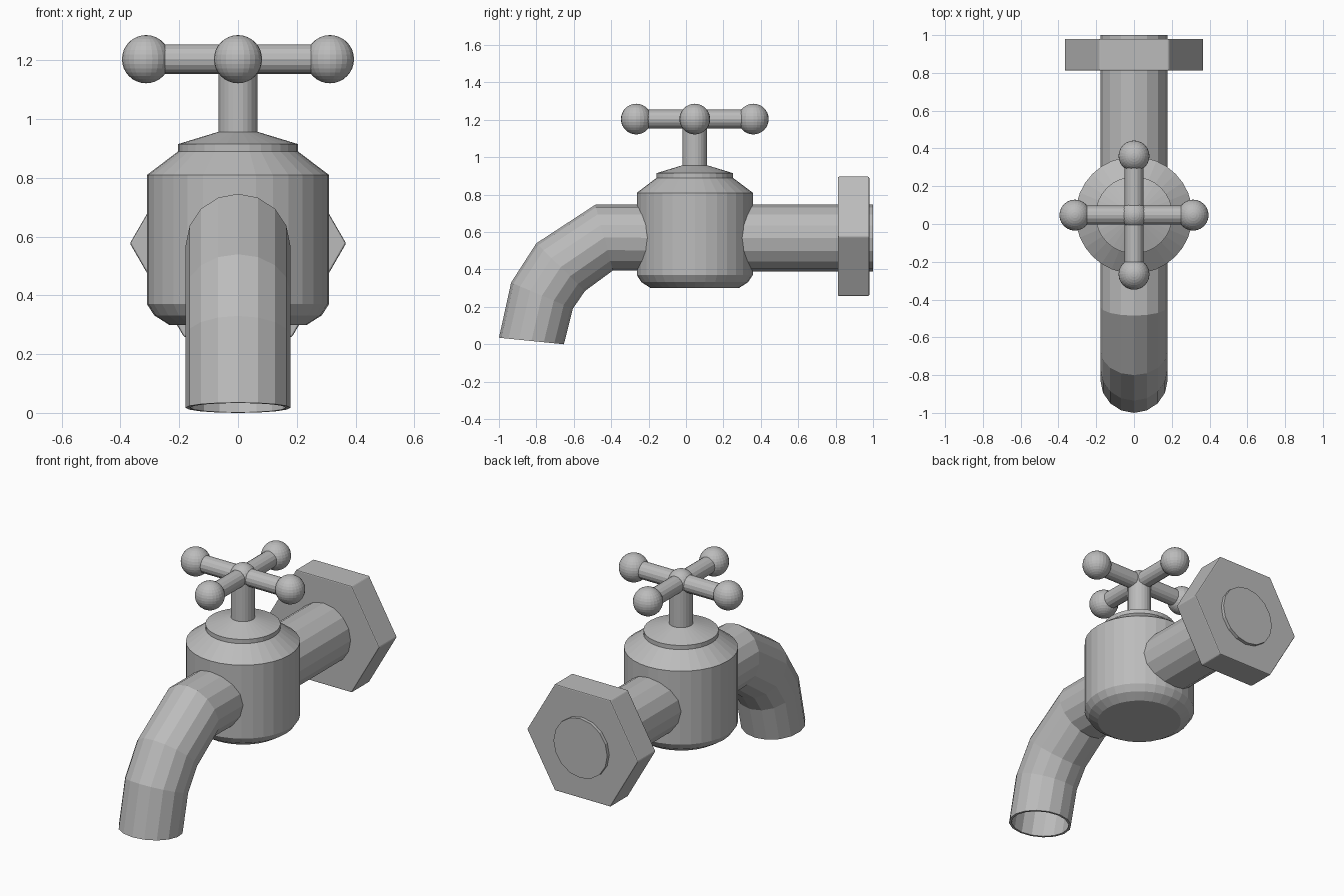
import bpy, bmesh
from math import cos, sin, pi, radians
from mathutils import Vector, Matrix

cube = bpy.data.objects.get("Cube")
if cube:
    bpy.data.objects.remove(cube)

metal = bpy.data.materials.new("grey_metal")
metal.use_nodes = True
GREY = (0.5, 0.5, 0.5, 1)
metal.diffuse_color = GREY
metal.node_tree.nodes["Principled BSDF"].inputs["Base Color"].default_value = GREY

AXIS_Y = 0.047    # y of the valve axis
PIPE_Z = 0.568    # height of the pipe axis
HANDLE_Z = 1.204  # height of the cross handle


def finish(name, bm):
    bmesh.ops.recalc_face_normals(bm, faces=bm.faces)
    mesh = bpy.data.meshes.new(name)
    bm.to_mesh(mesh)
    bm.free()
    mesh.materials.append(metal)
    obj = bpy.data.objects.new(name, mesh)
    bpy.context.collection.objects.link(obj)
    return obj


def loft(name, rings):
    """Bridge rings of points and cap both ends."""
    bm = bmesh.new()
    loops = [[bm.verts.new(p) for p in ring] for ring in rings]
    n = len(loops[0])
    for a, b in zip(loops, loops[1:]):
        for i in range(n):
            j = (i + 1) % n
            bm.faces.new((a[i], a[j], b[j], b[i]))
    bm.faces.new(loops[0])
    bm.faces.new(loops[-1])
    return finish(name, bm)


def lathe(name, profile, sides=32):
    """Turn (radius, height) pairs about the valve axis."""
    turns = [2 * pi * i / sides for i in range(sides)]
    return loft(name, [[(r * cos(t), AXIS_Y + r * sin(t), z) for t in turns]
                       for r, z in profile])


def ball(name, centre, radius):
    bm = bmesh.new()
    bmesh.ops.create_uvsphere(bm, u_segments=24, v_segments=16, radius=radius,
                              matrix=Matrix.Translation(centre))
    return finish(name, bm)


def pipe_ring(top, bottom, radius=0.178, scale=1.0, sides=16):
    """Pipe cross-section spanning a top and a bottom (y, z) point."""
    top, bottom = Vector((0, *top)), Vector((0, *bottom))
    centre, half = (top + bottom) / 2, (top - bottom) / 2
    across = Vector((radius, 0, 0))
    return [centre + scale * (half * cos(a) + across * sin(a))
            for a in (2 * pi * i / sides for i in range(sides))]


# Valve body with chamfered base, shoulder and stepped cap
lathe("valve_body", [(0.235, 0.30), (0.285, 0.332), (0.31, 0.37), (0.31, 0.81),
                     (0.204, 0.89), (0.204, 0.915), (0.066, 0.957)])
lathe("valve_stem", [(0.066, 0.94), (0.066, HANDLE_Z)], 24)

# Straight pipe running back through the nut
TOP, LOW = PIPE_Z + 0.178, PIPE_Z - 0.178
loft("inlet_pipe", [pipe_ring((y, TOP), (y, LOW)) for y in (AXIS_Y, 1.0)])

# Bent spout, open at the mouth with a thin wall
bends = [((AXIS_Y, TOP), (AXIS_Y, LOW)), ((-0.485, TOP), (-0.39, 0.395)),
         ((-0.80, 0.54), (-0.54, 0.285)), ((-0.935, 0.33), (-0.605, 0.19)),
         ((-1.0, 0.035), (-0.653, 0.0))]
outer = [pipe_ring(*b) for b in bends]
inner = [pipe_ring(*b, scale=0.92) for b in reversed(bends[1:])]
loft("spout", outer + inner)

# Hexagonal wall nut with softened edges
hexagon = [radians(60 * i) for i in range(6)]
nut = loft("hex_nut", [[(0.368 * cos(a), y, 0.577 + 0.368 * sin(a)) for a in hexagon]
                       for y in (0.812, 0.98)])
bevel = nut.modifiers.new("soft_edges", 'BEVEL')
bevel.width = 0.006
bevel.segments = 2

# Cross handle: hub, four arms and four knobs
hub = Vector((0, AXIS_Y, HANDLE_Z))
ball("handle_hub", hub, 0.072)
for name, way in (("left", (1, 0, 0)), ("right", (-1, 0, 0)),
                  ("front", (0, -1, 0)), ("back", (0, 1, 0))):
    way = Vector(way)
    bm = bmesh.new()
    turn = way.to_track_quat('Z', 'Y').to_matrix().to_4x4()
    bmesh.ops.create_cone(bm, cap_ends=True, segments=16, radius1=0.05, radius2=0.05,
                          depth=0.3, matrix=Matrix.Translation(hub + way * 0.15) @ turn)
    finish("handle_arm_" + name, bm)
    ball("handle_knob_" + name, hub + way * 0.313, 0.082)
